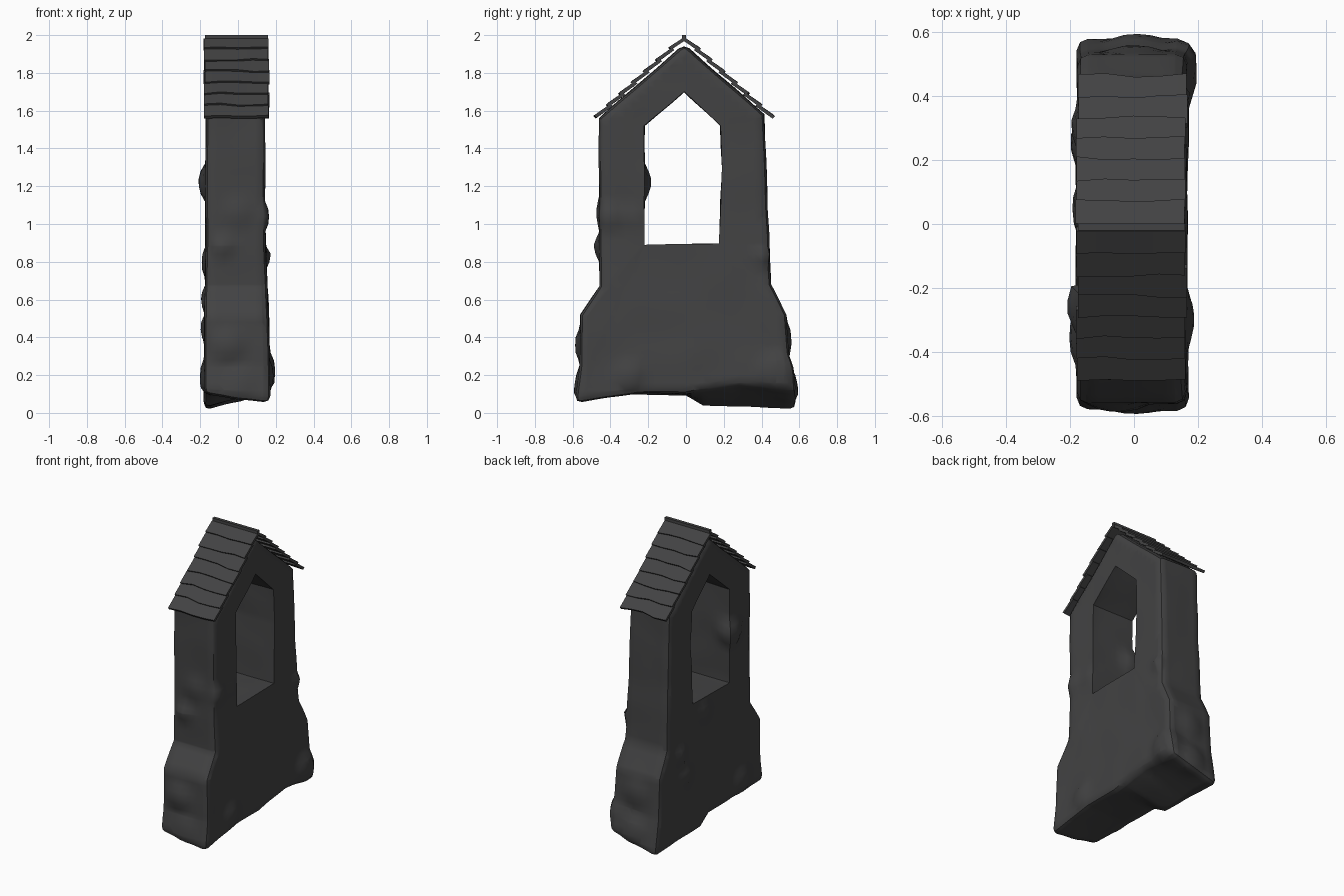
import bpy, bmesh, math, random
from mathutils import Vector, noise

random.seed(4)
cube = bpy.data.objects.get("Cube")
if cube:
    bpy.data.objects.remove(cube)

stone = bpy.data.materials.new("dark_grey_stone")
stone.use_nodes = True
GREY = (0.055, 0.055, 0.056, 1)
stone.diffuse_color = GREY
bsdf = stone.node_tree.nodes["Principled BSDF"]
bsdf.inputs["Base Color"].default_value = GREY
bsdf.inputs["Roughness"].default_value = 0.8


def finish(bm, name, angle):
    bmesh.ops.recalc_face_normals(bm, faces=bm.faces[:])
    mesh = bpy.data.meshes.new(name)
    bm.to_mesh(mesh)
    bm.free()
    mesh.materials.append(stone)
    ob = bpy.data.objects.new(name, mesh)
    bpy.context.collection.objects.link(ob)
    bpy.ops.object.select_all(action='DESELECT')
    ob.select_set(True)
    bpy.context.view_layer.objects.active = ob
    bpy.ops.object.shade_smooth_by_angle(angle=math.radians(angle))
    return ob


def side_x(side, z):
    """Wall thickness grows slightly towards the base."""
    low = max(0, min(1, (1.0 - z) / 0.6))
    return 0.14 + 0.03 * low if side > 0 else -0.17 - 0.01 * low


# Opening corners (y, z), then outline points (y, z right, z left, opening corner)
inner = [(-0.01, 1.70), (-0.22, 1.52), (-0.22, 0.89), (0.175, 0.895), (0.19, 1.3), (0.18, 1.52)]
outer = [
    (-0.01, 1.95, 1.95, 0), (-0.46, 1.56, 1.56, 1), (-0.46, 0.89, 0.89, 2),
    (-0.46, 0.67, 0.67, 2), (-0.56, 0.52, 0.52, 2), (-0.56, 0.25, 0.25, 2),
    (-0.585, 0.05, 0.1, 2), (-0.25, 0.1, 0.1, 2), (0.0, 0.1, 0.09, 3),
    (0.09, 0.12, 0.03, 3), (0.28, 0.15, 0.025, 3), (0.585, 0.11, 0.01, 3),
    (0.545, 0.3, 0.25, 3), (0.53, 0.52, 0.52, 3), (0.45, 0.68, 0.68, 3),
    (0.44, 0.9, 0.9, 3), (0.425, 1.3, 1.3, 4), (0.415, 1.58, 1.58, 5),
]

# Wall with arched opening
bm = bmesh.new()
ring = {}
for s in (1, -1):
    ins = [bm.verts.new((side_x(s, z), y, z)) for y, z in inner]
    outs = [bm.verts.new((side_x(s, zr if s > 0 else zl), y, zr if s > 0 else zl))
            for y, zr, zl, i in outer]
    ring[s] = (ins, outs)
    for a in range(len(outer)):
        b = (a + 1) % len(outer)
        ia, ib = outer[a][3], outer[b][3]
        corners = [outs[a], outs[b], ins[ib]]
        if ia != ib:
            corners.append(ins[ia])
        bm.faces.new(corners)
for k in (0, 1):
    n = len(ring[1][k])
    for a in range(n):
        b = (a + 1) % n
        bm.faces.new((ring[1][k][a], ring[1][k][b], ring[-1][k][b], ring[-1][k][a]))
bmesh.ops.recalc_face_normals(bm, faces=bm.faces[:])
bm.normal_update()

# Soften the long corners
outer_set = set(ring[1][1] + ring[-1][1])
rim = [e for e in bm.edges if e.verts[0] in outer_set and e.verts[1] in outer_set
       and e.calc_face_angle(0) > 0.9]
bmesh.ops.bevel(bm, geom=rim, offset=0.035, segments=2, profile=0.5, affect='EDGES')

# Slice into a regular grid so the stone can be worn and dented
for axis, low, high in ((0, -0.15, 0.16), (1, -0.56, 0.57), (2, 0.04, 1.94)):
    normal = Vector((axis == 0, axis == 1, axis == 2))
    steps = round((high - low) / 0.04)
    for k in range(steps + 1):
        geom = bm.verts[:] + bm.edges[:] + bm.faces[:]
        bmesh.ops.bisect_plane(bm, geom=geom, dist=0.0005,
                               plane_co=normal * (low + k * 0.04), plane_no=normal)

# Protruding stones: centre, radius, height
lumps = [
    ((-0.17, -0.25, 1.22), 0.08, 0.035), ((0.14, -0.40, 1.04), 0.06, 0.022),
    ((0.14, -0.28, 1.04), 0.05, 0.015), ((0.15, 0.40, 0.83), 0.04, 0.025),
    ((0.0, -0.46, 1.06), 0.07, 0.015), ((-0.08, -0.46, 0.88), 0.05, 0.028),
    ((-0.05, -0.56, 0.36), 0.08, 0.025), ((0.0, -0.56, 0.16), 0.08, 0.015),
    ((-0.18, 0.30, 0.60), 0.06, 0.022), ((-0.18, 0.25, 0.45), 0.06, 0.02),
    ((-0.18, -0.35, 0.2), 0.08, 0.022), ((-0.17, 0.05, 0.8), 0.07, 0.02),
    ((0.17, 0.48, 0.22), 0.09, 0.03), ((0.17, -0.3, 0.2), 0.07, 0.02),
    ((0.0, 0.54, 0.39), 0.08, 0.02), ((0.0, 0.55, 0.15), 0.08, 0.02),
]
bm.normal_update()
moves = []
for v in bm.verts:
    push = 0.006 * noise.noise(v.co * 5)
    for centre, radius, height in lumps:
        d = (v.co - Vector(centre)).length / radius
        push += height * math.exp(-d ** 4)
    moves.append((v, v.normal * push))
for v, move in moves:
    v.co += move
finish(bm, "stone_wall", 38)


# Roof shingles: overlapping, slightly uneven boards on each slope
def shingle(name, sign, y0, z0, y1, z1):
    bm = bmesh.new()
    out = Vector((0, sign * 0.66, 0.75)) * 0.018
    loops = []
    for x in (-0.178, -0.09, 0.0, 0.08, 0.162):
        wave = random.uniform(-0.006, 0.006)
        top = Vector((x, sign * y0, z0))
        end = Vector((x, sign * (y1 + wave), z1 - wave))
        loops.append([bm.verts.new(p) for p in (top, end, end + out, top + out)])
    for a, b in zip(loops, loops[1:]):
        for k in range(4):
            bm.faces.new((a[k], a[k - 1], b[k - 1], b[k]))
    bm.faces.new(loops[0])
    bm.faces.new(loops[-1])
    bmesh.ops.translate(bm, verts=bm.verts[:], vec=(random.uniform(-0.005, 0.005), -0.01, 0))
    finish(bm, name, 30)


ROWS = 7
for label, sign in (("front", -1), ("back", 1)):
    for r in range(ROWS):
        t0, t1 = max(0, r - 0.2) / ROWS, (r + 1) / ROWS
        lift = 0.014
        shingle(f"{label}_shingle_{r + 1}", sign,
                0.455 * t0, 1.968 - 0.415 * t0, 
                0.455 * t1 + lift * 0.6, 1.968 - 0.415 * t1 + lift * 0.7)

# Ridge cap
bm = bmesh.new()
bmesh.ops.create_cube(bm, size=1)
for v in bm.verts:
    v.co = Vector((v.co.x * 0.335 - 0.008, v.co.y * 0.022 - 0.01, 1.983 + v.co.z * 0.034))
finish(bm, "ridge_cap", 30)
